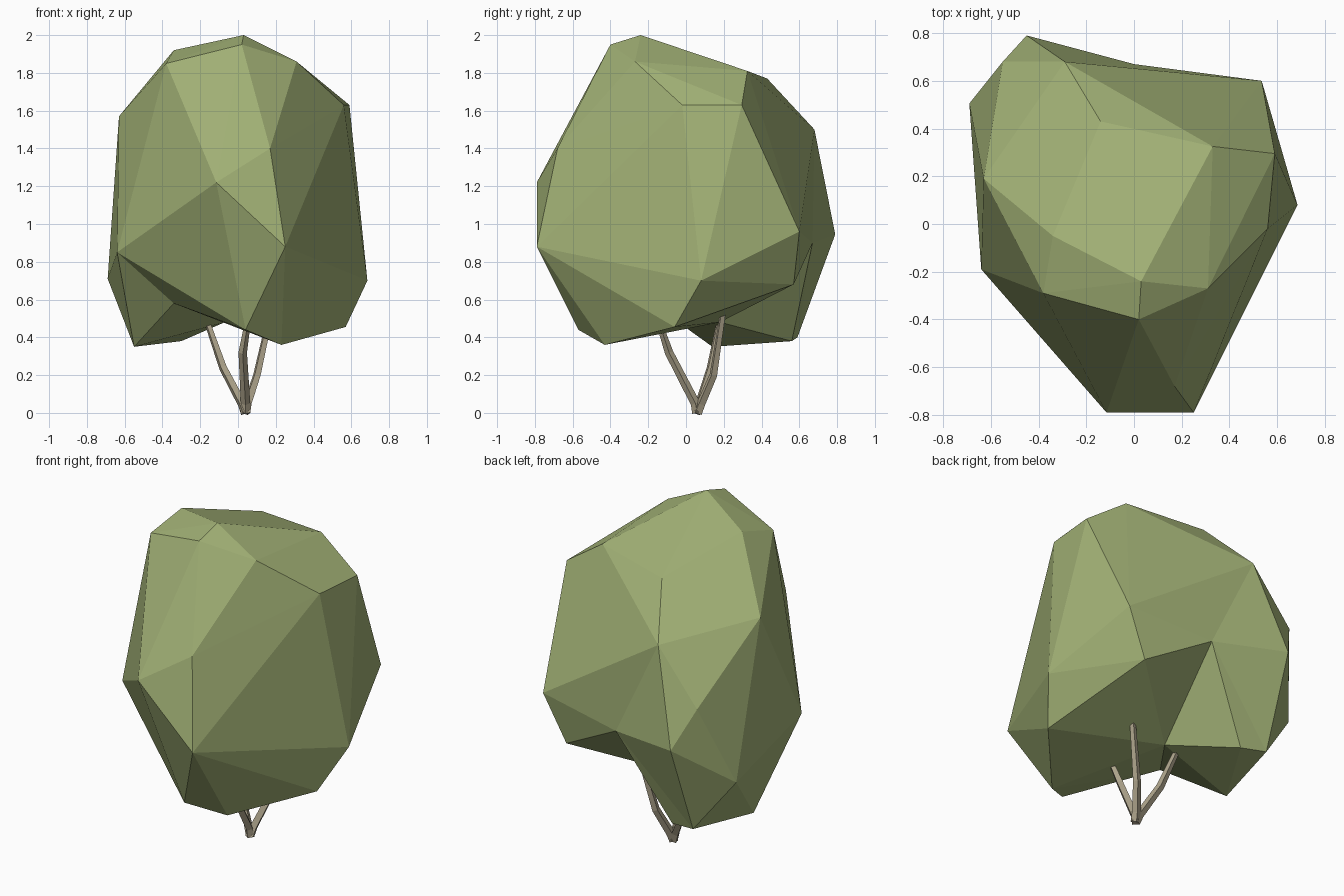
import bpy, bmesh
from mathutils import Vector

if "Cube" in bpy.data.objects:
    bpy.data.objects.remove(bpy.data.objects["Cube"])


def material(name, rgb):
    m = bpy.data.materials.new(name)
    m.diffuse_color = (*rgb, 1)
    m.use_nodes = True
    m.node_tree.nodes["Principled BSDF"].inputs["Base Color"].default_value = m.diffuse_color
    return m


green = material("leaf_green", (0.36, 0.44, 0.18))
brown = material("bark", (0.42, 0.37, 0.26))

# Crown: corner points of the faceted leaf mass
corners = [
    # top
    (0.03, -0.24, 2.0), (0.02, -0.40, 1.95), (-0.34, -0.05, 1.92),
    (-0.38, -0.29, 1.85), (0.31, -0.27, 1.86), (0.33, 0.325, 1.81),
    (-0.14, 0.43, 1.77), (0.59, 0.295, 1.63), (0.56, -0.02, 1.63),
    (-0.63, 0.19, 1.57), (-0.29, 0.68, 1.50), (0.17, -0.68, 1.40),
    # middle
    (-0.115, -0.79, 1.22), (-0.55, 0.68, 1.18), (0.535, 0.60, 0.96),
    (-0.45, 0.79, 0.945), (0.25, -0.79, 0.88), (-0.64, -0.19, 0.85),
    (-0.69, 0.505, 0.71), (0.685, 0.08, 0.70),
    # bottom rim
    (0.57, -0.06, 0.455), (0.04, -0.57, 0.44), (0.23, -0.43, 0.36),
    (-0.46, 0.59, 0.40), (-0.55, 0.14, 0.35),
]
# Underside hollows: (position while hulling, final sunken position)
hollows = [
    ((-0.07, 0.18, 0.24), (-0.07, 0.18, 0.48)),
    ((-0.37, -0.20, 0.40), (-0.34, -0.18, 0.58)),
    ((0.05, 0.80, 0.52), (0.0, 0.67, 0.90)),
    ((0.46, 0.62, 0.62), (0.40, 0.57, 0.68)),
    ((-0.30, 0.56, 0.34), (-0.30, 0.56, 0.38)),
]
bm = bmesh.new()
for p in corners:
    bm.verts.new(p)
sunk = [(bm.verts.new(a), Vector(b)) for a, b in hollows]
bmesh.ops.convex_hull(bm, input=bm.verts[:])
for v, target in sunk:
    if v.is_valid:
        v.co = target
bmesh.ops.delete(bm, geom=[v for v in bm.verts if not v.link_faces], context='VERTS')
bmesh.ops.recalc_face_normals(bm, faces=bm.faces[:])
mesh = bpy.data.meshes.new("crown")
bm.to_mesh(mesh)
bm.free()
mesh.materials.append(green)
bpy.context.collection.objects.link(bpy.data.objects.new("crown", mesh))


# Stems: four-sided tapered tubes fanning out from one foot
def stem(name, path):
    cu = bpy.data.curves.new(name, 'CURVE')
    cu.dimensions = '3D'
    cu.bevel_depth = 0.025
    cu.bevel_resolution = 0
    cu.use_fill_caps = True
    sp = cu.splines.new('POLY')
    sp.use_smooth = False
    sp.points.add(len(path) - 1)
    for i, (pt, co) in enumerate(zip(sp.points, path)):
        pt.co = (*co, 1)
        pt.radius = (1.1, 1.0, 0.9, 0.65)[i]
    cu.materials.append(brown)
    ob = bpy.data.objects.new(name, cu)
    bpy.context.collection.objects.link(ob)
    bpy.ops.object.select_all(action='DESELECT')
    ob.select_set(True)
    bpy.context.view_layer.objects.active = ob
    bpy.ops.object.convert(target='MESH')


foot = (0.04, 0.06, 0.0)
stem("left_stem", [foot, (0.02, 0.07, 0.05), (-0.08, 0.13, 0.24), (-0.17, 0.18, 0.50)])
stem("front_stem", [foot, (0.04, 0.05, 0.05), (0.025, -0.09, 0.32), (0.05, -0.14, 0.47)])
stem("right_stem", [foot, (0.05, 0.08, 0.05), (0.10, 0.145, 0.20), (0.18, 0.20, 0.56)])
